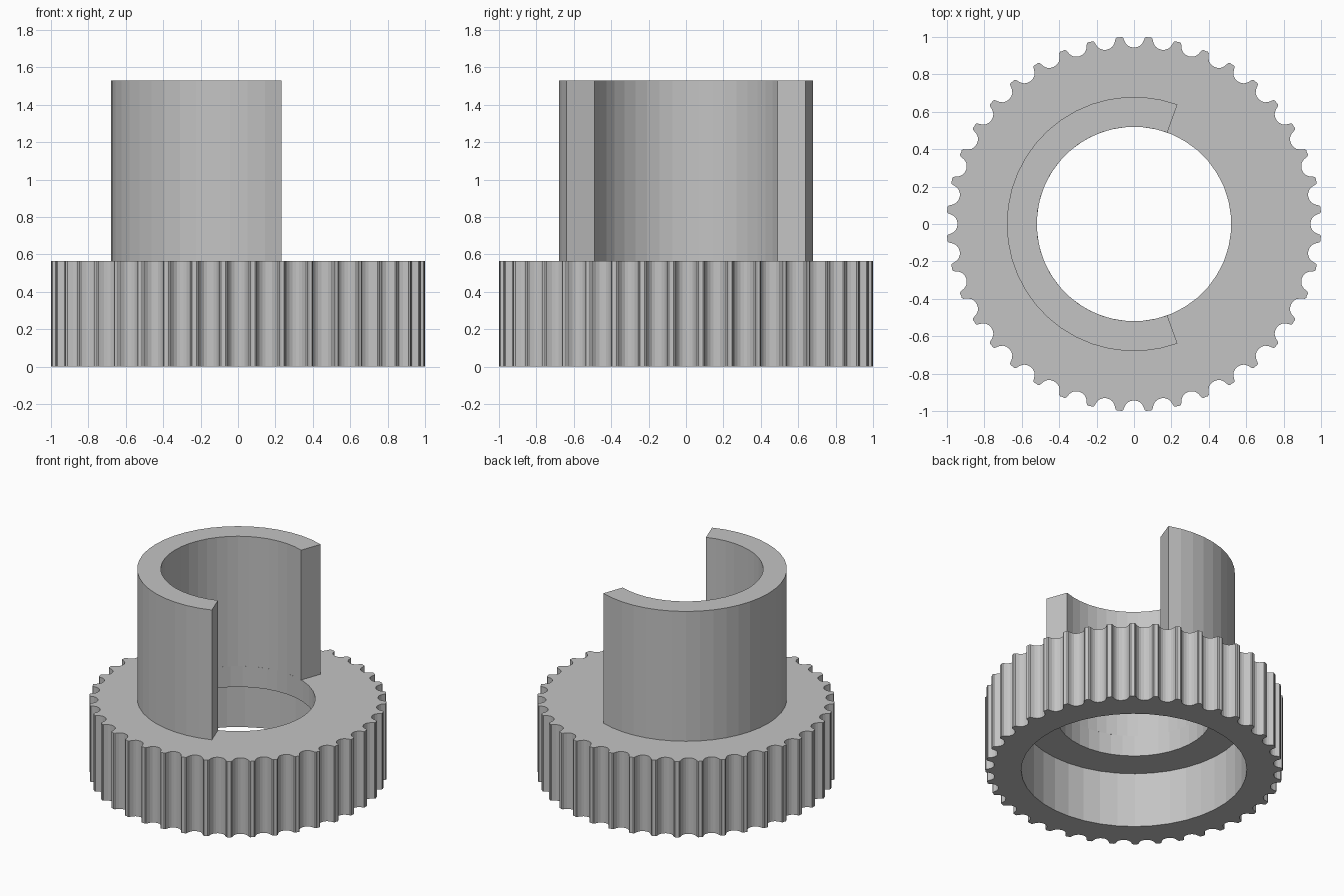
import bpy, bmesh
from math import sin, cos, radians

cube = bpy.data.objects.get("Cube")
if cube:
    bpy.data.objects.remove(cube, do_unlink=True)

TEETH = 40
PITCH = radians(360 / TEETH)
HEIGHT, LEDGE, TOP = 0.565, 0.41, 1.53
BORE, RECESS, SLEEVE = 0.52, 0.76, 0.68

grey = bpy.data.materials.new("plain grey")
grey.use_nodes = True
grey.diffuse_color = (0.55, 0.55, 0.55, 1)
grey.node_tree.nodes["Principled BSDF"].inputs["Base Color"].default_value = (0.55, 0.55, 0.55, 1)


def finish(name, bm):
    bmesh.ops.recalc_face_normals(bm, faces=bm.faces)
    mesh = bpy.data.meshes.new(name)
    bm.to_mesh(mesh)
    bm.free()
    mesh.materials.append(grey)
    obj = bpy.data.objects.new(name, mesh)
    bpy.context.collection.objects.link(obj)
    return obj


def circle(bm, radius, z):
    # Vertices sit on the tooth centres
    return [bm.verts.new((radius * cos((i - 0.5) * PITCH), radius * sin((i - 0.5) * PITCH), z))
            for i in range(TEETH)]


def join(bm, a, b):
    # Closed wall, or cap, between two loops; a may have several points per point of b
    n, k = len(b), len(a) // len(b)
    for i in range(n):
        outer = [a[(i * k + j) % len(a)] for j in range(k + 1)]
        bm.faces.new(outer + [b[(i + 1) % n], b[i]])


# One groove: tangential offset and radial distance, from tooth centre to groove floor
half = [(0.0785, 0.997), (0.066, 1.0), (0.058, 0.995), (0.053, 0.983),
        (0.046, 0.968), (0.034, 0.954), (0.018, 0.946)]
groove = [(-t, r) for t, r in half] + [(0, 0.943)] + [(t, r) for t, r in half[:0:-1]]


def gear_loop(bm, z):
    verts = []
    for i in range(TEETH):
        c, s = cos(i * PITCH), sin(i * PITCH)
        verts += [bm.verts.new((r * c - t * s, r * s + t * c, z)) for t, r in groove]
    return verts


# Toothed wheel with a through bore and a wide recess underneath
bm = bmesh.new()
low, high = gear_loop(bm, 0), gear_loop(bm, HEIGHT)
recess_low, recess_high = circle(bm, RECESS, 0), circle(bm, RECESS, LEDGE)
bore_low, bore_high = circle(bm, BORE, LEDGE), circle(bm, BORE, HEIGHT)
join(bm, low, high)
join(bm, high, bore_high)
join(bm, bore_high, bore_low)
join(bm, bore_low, recess_high)
join(bm, recess_high, recess_low)
join(bm, low, recess_low)
finish("toothed_wheel", bm)

# Open sleeve: a wall section swept around the back of the bore
bm = bmesh.new()
STEPS = 28
section = [(BORE, HEIGHT), (SLEEVE, HEIGHT), (SLEEVE, TOP), (BORE, TOP)]
rows = []
for i in range(STEPS + 1):
    a = radians(70 + 220 * i / STEPS)
    rows.append([bm.verts.new((r * cos(a), r * sin(a), z)) for r, z in section])
for a, b in zip(rows, rows[1:]):
    for j in range(4):
        k = (j + 1) % 4
        bm.faces.new((a[j], a[k], b[k], b[j]))
bm.faces.new(rows[0])
bm.faces.new(rows[-1])
finish("open_sleeve", bm)
